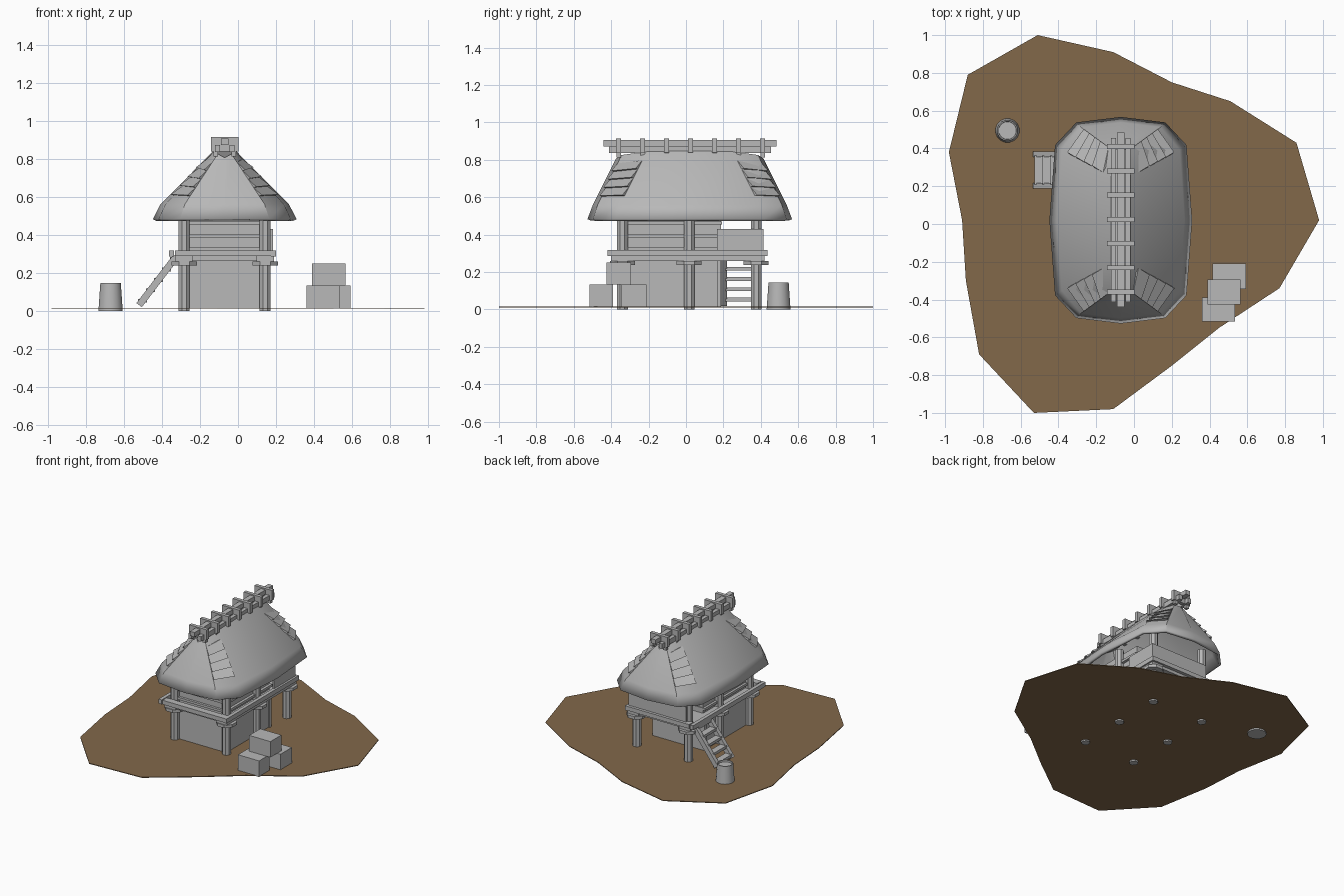
import bpy, bmesh, math
from mathutils import Vector

if "Cube" in bpy.data.objects:
    bpy.data.objects.remove(bpy.data.objects["Cube"])


def material(name, rgb):
    m = bpy.data.materials.new(name)
    m.diffuse_color = (*rgb, 1)
    m.use_nodes = True
    m.node_tree.nodes["Principled BSDF"].inputs["Base Color"].default_value = m.diffuse_color
    return m


GREY = material("weathered grey", (0.48, 0.48, 0.48))
EARTH = material("earth brown", (0.223, 0.138, 0.068))
CX, CY = -0.07, 0.02          # centre of the hut
POST_X = (-0.283, 0.143)
POST_Y = (-0.34, 0.017, 0.375)


def finish(name, bm, mat=GREY):
    bmesh.ops.recalc_face_normals(bm, faces=bm.faces)
    me = bpy.data.meshes.new(name)
    bm.to_mesh(me)
    bm.free()
    me.materials.append(mat)
    ob = bpy.data.objects.new(name, me)
    bpy.context.collection.objects.link(ob)
    return ob


def smooth(ob, angle=30):
    bpy.ops.object.select_all(action='DESELECT')
    bpy.context.view_layer.objects.active = ob
    ob.select_set(True)
    bpy.ops.object.shade_smooth_by_angle(angle=math.radians(angle))


def box(name, x0, x1, y0, y1, z0, z1):
    bm = bmesh.new()
    bmesh.ops.create_cube(bm, size=1)
    for v in bm.verts:
        v.co = ((x0 + x1) / 2 + v.co.x * (x1 - x0),
                (y0 + y1) / 2 + v.co.y * (y1 - y0),
                (z0 + z1) / 2 + v.co.z * (z1 - z0))
    return finish(name, bm)


def loft(name, rings, cap_start=True, mat=GREY):
    bm = bmesh.new()
    rows = [[bm.verts.new(p) for p in r] for r in rings]
    n = len(rows[0])
    for a, b in zip(rows, rows[1:]):
        for i in range(n):
            j = (i + 1) % n
            bm.faces.new((a[i], a[j], b[j], b[i]))
    if cap_start:
        bm.faces.new(rows[0][::-1])
    bm.faces.new(rows[-1])
    return finish(name, bm, mat)


def turned(name, x, y, profile, sides):
    rings = [[(x + r * math.cos(math.tau * (i + .5) / sides),
               y + r * math.sin(math.tau * (i + .5) / sides), z)
              for i in range(sides)] for r, z in profile]
    return loft(name, rings)


# Ground patch
outline = [(-.51, 1), (-.11, .91), (.2, .75), (.51, .65), (.86, .43), (.98, .02),
           (.77, -.34), (.45, -.55), (.2, -.75), (-.11, -.98), (-.53, -1),
           (-.82, -.69), (-.89, -.3), (-.91, .02), (-.98, .38), (-.88, .79)]
loft("ground", [[(x, y, z) for x, y in outline[::-1]] for z in (0.011, 0.016)], mat=EARTH)

# Posts with round guards under the floor
for x in POST_X:
    for y in POST_Y:
        turned("post", x, y, [(0.031, 0), (0.031, 0.56)], 8)
        turned("post_guard", x, y, [(0.072, 0.238), (0.072, 0.26)], 8)

# Floor and its beams
box("floor", -0.31, 0.17, -0.39, 0.41, 0.265, 0.292)
for x in POST_X:
    box("long_beam", x - 0.045, x + 0.045, -0.40, 0.42, 0.26, 0.29)
    s = 1 if x > 0 else -1
    box("edge_beam", x + s * 0.055 - 0.025, x + s * 0.055 - s * 0.022 + 0.022 * s + 0.001,
        -0.42, 0.435, 0.285, 0.318)
for y in (-0.395, 0.41):
    box("cross_beam", -0.33, 0.197, y - 0.025, y + 0.025, 0.287, 0.318)

# Storeroom below, living room above with wall rails
box("lower_room", -0.277, 0.135, -0.33, 0.187, 0.012, 0.265)
box("lower_batten", -0.285, 0.145, 0.167, 0.187, 0.012, 0.265)
box("upper_room", -0.272, 0.13, -0.33, 0.187, 0.29, 0.53)
for z in (0.325, 0.392, 0.462):
    box("wall_rail", -0.290, 0.150, -0.348, 0.192, z - 0.009, z + 0.009)

# Porch parapet
box("porch_side_panel", 0.168, 0.184, 0.165, 0.412, 0.31, 0.43)
box("porch_back_panel", -0.29, 0.184, 0.398, 0.414, 0.31, 0.43)

# Thatched roof: twelve-sided loft from eave to ridge
def roof_ring(quarter):
    a, b, c, d = quarter
    pts = [(a, 1, 1), (b, 1, 1), (c, 1, 1), (d, 1, 1), (c, -1, 1), (b, -1, 1),
           (a, -1, 1), (b, -1, -1), (c, -1, -1), (d, 1, -1), (c, 1, -1), (b, 1, -1)]
    return [(CX + sx * p[0], CY + sy * p[1], p[2]) for p, sx, sy in pts]


eave = [(.378, 0, .482), (.348, .398, .482), (.235, .518, .482), (0, .547, .482)]
brow = [(.338, 0, .56), (.312, .372, .56), (.21, .492, .56), (0, .518, .56)]
crown = [(.052, 0, .848), (.05, .23, .845), (.036, .365, .825), (0, .395, .805)]
roof = loft("thatched_roof", [roof_ring(q) for q in (eave, brow, crown)], cap_start=False)
mod = roof.modifiers.new("thickness", 'SOLIDIFY')
mod.thickness = 0.02
mod.offset = -1
smooth(roof, 25)

# Thatch steps on the corner slopes
for sx in (-1, 1):
    for sy in (-1, 1):
        for k in range(1, 5):
            t0, t1 = k / 6, (k + 1) / 6
            edge = [[Vector(brow[i]).lerp(Vector(crown[i]), t) for i in (1, 2)] for t in (t0, t1)]
            out = Vector((.015, .012, .004))
            quad = [edge[0][0] + out, edge[0][1] + out, edge[1][1], edge[1][0]]
            base = [edge[0][0], edge[0][1], edge[1][1] - out, edge[1][0] - out]
            loft("thatch_step", [[(CX + sx * p.x, CY + sy * p.y, p.z) for p in r]
                                 for r in (base, quad)])

# Ridge poles and crosspieces
box("ridge_pole", CX - .019, CX + .019, -0.44, 0.485, 0.872, 0.905)
for s in (-1, 1):
    x = CX + s * 0.038
    box("ridge_side_pole", x - .014, x + .014, -0.412, 0.455, 0.835, 0.872)
for i in range(7):
    y = -0.36 + i * 0.1283
    box("ridge_crosspiece", CX - .072, CX + .072, y - .013, y + .013, 0.838, 0.914)
    for s in (-1, 1):
        x = CX + s * 0.048
        box("ridge_peg", x - .012, x + .012, y - .012, y + .012, 0.812, 0.84)

# Ladder to the porch
foot, top = Vector((-0.52, 0, 0.03)), Vector((-0.325, 0, 0.285))
across = Vector((0.8, 0, -0.6)) * 0.018
for y in (0.203, 0.37):
    ends = [foot - across, foot + across, top + across, top - across]
    loft("ladder_rail", [[(p.x, yy, p.z) for p in ends] for yy in (y - .015, y + .015)])
for k in range(5):
    p = foot.lerp(top, 0.09 + k * 0.215)
    box("ladder_tread", p.x - .024, p.x + .024, 0.21, 0.363, p.z - .010, p.z + .010)

# Tub with a recessed lid
tub = turned("tub", -0.67, 0.495, [(0.065, 0), (0.055, 0.145), (0.048, 0.145), (0.047, 0.132)], 16)
smooth(tub)

# Stacked crates
box("crate_back", 0.415, 0.592, -0.345, -0.21, 0.012, 0.132)
box("crate_front", 0.36, 0.535, -0.515, -0.39, 0.012, 0.132)
box("crate_top", 0.39, 0.565, -0.425, -0.295, 0.132, 0.25)
